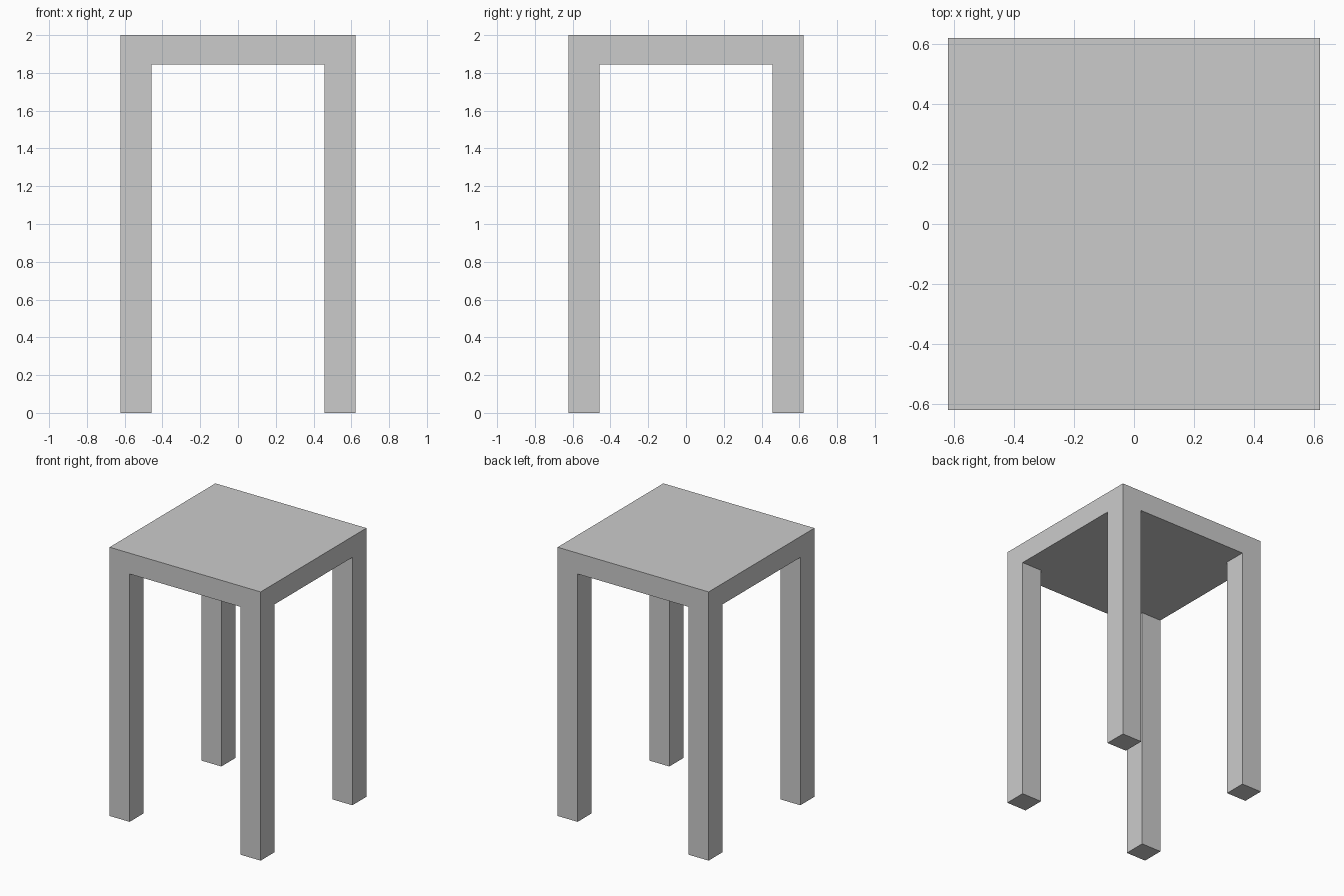
import bpy
import bmesh

if "Cube" in bpy.data.objects:
    bpy.data.objects.remove(bpy.data.objects["Cube"])

HALF = 0.622        # half width of the seat
INNER = 0.457       # inner face of the legs
HEIGHT = 2.0
UNDERSIDE = 1.845   # bottom of the seat slab


def moved_verts(geom):
    return [g for g in geom if isinstance(g, bmesh.types.BMVert)]


bm = bmesh.new()

# Seat underside: 3 x 3 grid whose corner cells are the leg sections
bmesh.ops.create_grid(bm, x_segments=3, y_segments=3, size=HALF)
for v in bm.verts:
    for i in range(2):
        if abs(v.co[i]) < HALF * 0.9:
            v.co[i] = INNER if v.co[i] > 0 else -INNER
    v.co.z = UNDERSIDE
underside = bm.faces[:]
corners = [f for f in underside
           if min(abs(c) for c in f.calc_center_median().xy) > INNER]

# Seat slab: raise a copy of the grid to the top
top = bmesh.ops.extrude_face_region(bm, geom=underside, use_keep_orig=True)
bmesh.ops.translate(bm, verts=moved_verts(top["geom"]),
                    vec=(0, 0, HEIGHT - UNDERSIDE))

# Legs: pull the four corner cells down to the floor
feet = bmesh.ops.extrude_discrete_faces(bm, faces=corners)
for f in feet["faces"]:
    for v in f.verts:
        v.co.z = 0

# Merge the flat grid cells into clean surfaces
bmesh.ops.recalc_face_normals(bm, faces=bm.faces[:])
bmesh.ops.dissolve_limit(bm, angle_limit=0.01,
                         verts=bm.verts[:], edges=bm.edges[:])

mesh = bpy.data.meshes.new("stool")
bm.to_mesh(mesh)
bm.free()
stool = bpy.data.objects.new("stool", mesh)
bpy.context.collection.objects.link(stool)
